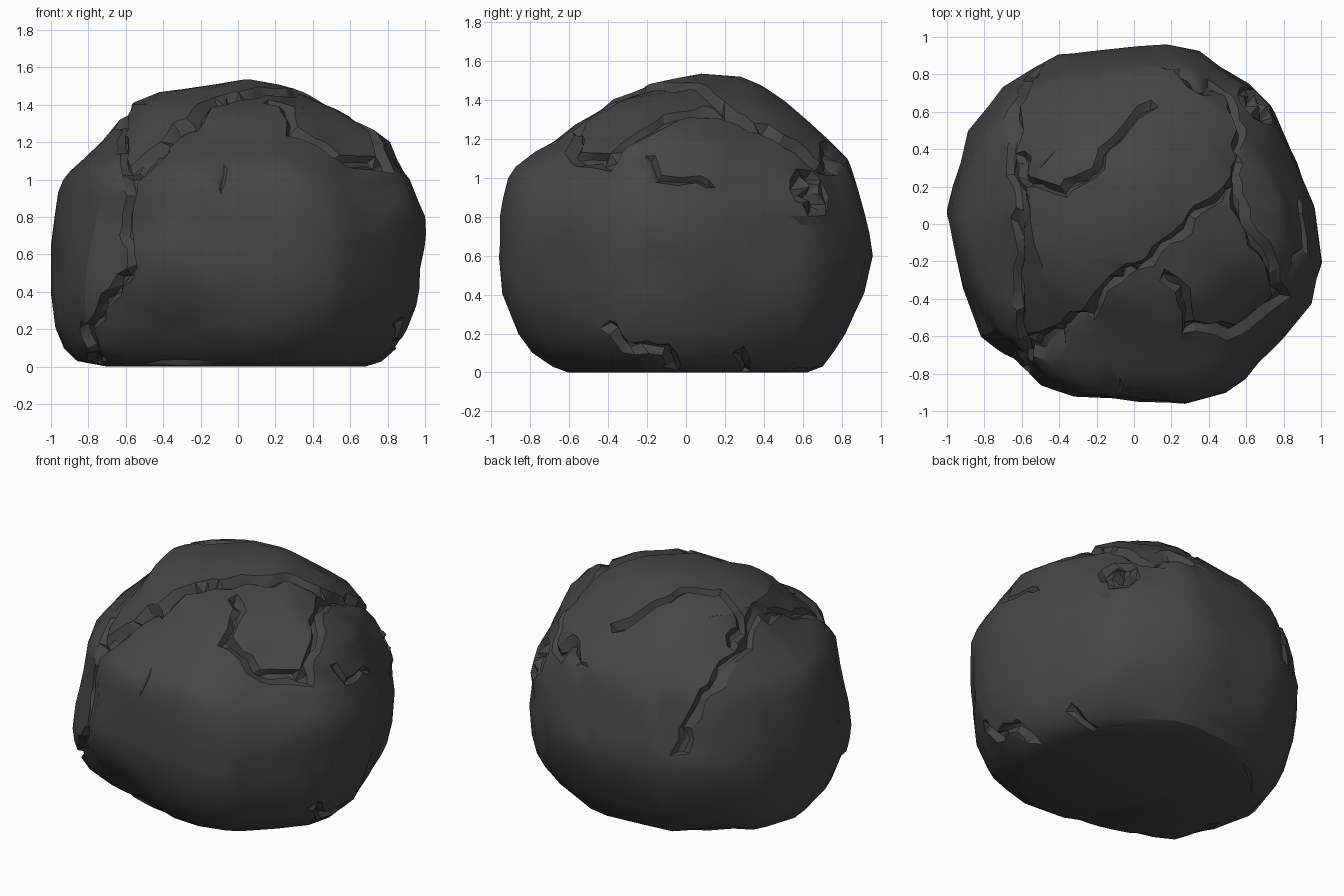
import bpy, bmesh, math
from mathutils import Vector, noise

cube = bpy.data.objects.get("Cube")
if cube:
    bpy.data.objects.remove(cube, do_unlink=True)

# Height profile: z, min x, max x, min y, max y
PROFILE = [(0, 0, 0, 0, 0), (0, -.7, .68, -.61, .62), (.03, -.86, .77, -.69, .7),
           (.1, -.93, .85, -.79, .75), (.2, -.97, .91, -.87, .81), (.4, -1, .97, -.95, .91),
           (.6, -1, .99, -.965, .96), (.8, -.98, 1, -.955, .92),
           (.92, -.96, .96, -.94, .89), (1, -.935, .92, -.92, .87),
           (1.06, -.89, .88, -.88, .855), (1.13, -.81, .85, -.79, .8),
           (1.2, -.73, .81, -.67, .73), (1.3, -.64, .67, -.54, .62),
           (1.4, -.58, .53, -.4, .5), (1.47, -.42, .36, -.2, .39),
           (1.51, -.12, .2, -.05, .28), (1.53, .03, .03, .08, .08)]
# Plan outline, anticlockwise from the left-hand side of the front
OUTLINE = [(1, -.2), (.97, .1), (.9, .28), (.72, .62), (.62, .73), (.36, .92),
           (.18, .96), (-.4, .9), (-.55, .82), (-.7, .73), (-.88, .5), (-1, .08),
           (-.92, -.3), (-.82, -.6), (-.65, -.74), (-.5, -.87), (-.3, -.92),
           (.28, -.95), (.5, -.89), (.6, -.82), (.8, -.6), (.95, -.4)]

# Cracks: two plane axes and facing direction, width, depth, drop on the right of the path, path
TOP, FRONT, LEFT = (0, 1, 2, 1), (0, 2, 1, -1), (1, 2, 0, 1)
CRACKS = [
    (TOP, .025, .04, 0, [(-.6, .4), (-.57, .22), (-.4, .16), (-.2, .3), (-.02, .56), (.1, .65)]),
    (TOP, .03, .03, .03, [(-.62, -.66), (-.25, -.5), (-.12, -.28), (.1, -.2), (.35, .05),
                          (.55, .22), (.57, .5), (.5, .68), (.25, .8)]),
    (TOP, .03, .04, 0, [(.16, -.28), (.27, -.36), (.28, -.56), (.6, -.6), (.8, -.4),
                        (.74, -.2), (.6, 0), (.57, .25)]),
    (TOP, .025, .03, 0, [(-.62, -.66), (-.62, -.2), (-.6, .1), (-.66, .4), (-.6, .72), (-.5, .85)]),
    (FRONT, .03, .05, 0, [(-.42, 1.17), (-.62, 1.02), (-.63, .75), (-.57, .55),
                          (-.66, .44), (-.8, .2), (-.75, .03)]),
    (FRONT, .02, .02, 0, [(-.08, 1.07), (-.08, .97)]),
    (LEFT, .02, .03, 0, [(-.2, 1.13), (-.13, 1), (.12, .96)]),
    (LEFT, .03, .04, 0, [(-.4, .24), (-.32, .13), (-.1, .12), (-.07, .05)]),
    (LEFT, .025, .03, 0, [(.27, .1), (.3, 0)]),
]
# Jagged holes: centre, radius, depth
HOLES = [((.7, .68, .95), .16, .12), ((.77, .62, .75), .08, .04)]
# Broad swells and undercuts: centre, radius, depth (negative swells out)
SWELLS = [((-.4, -.85, .12), .5, .1), ((-.65, .6, 0), .35, .05),
          ((.68, .65, .95), .4, -.03), ((.65, .55, .3), .5, -.06),
          ((-.68, -.7, .85), .55, .07), ((.6, -.6, 1.15), .5, .05)]


def outline_radius(angle):
    """Distance from the centre to the plan outline along an angle."""
    d = Vector((math.cos(angle), math.sin(angle)))
    for a, b in zip(OUTLINE, OUTLINE[1:] + OUTLINE[:1]):
        a, e = Vector(a), Vector(b) - Vector(a)
        den = d.cross(e)
        if den > 1e-6 and -1e-6 <= -d.cross(a) / den <= 1 + 1e-6:
            return a.cross(e) / den
    return .95


# Running length of the profile, so the sphere's latitudes spread evenly
lengths = [0]
for p, q in zip(PROFILE, PROFILE[1:]):
    lengths.append(lengths[-1] + math.hypot(q[0] - p[0], (q[2] - p[2] - q[1] + p[1]) / 2))


def boulder_point(d):
    """Map a unit direction onto the lofted boulder."""
    s = math.acos(max(-1, min(1, -d.z))) / math.pi * lengths[-1]
    i = max(k for k in range(len(PROFILE) - 1) if lengths[k] <= s)
    t = (s - lengths[i]) / (lengths[i + 1] - lengths[i])
    z, x0, x1, y0, y1 = (a + (b - a) * t for a, b in zip(PROFILE[i], PROFILE[i + 1]))
    angle = math.atan2(d.y, d.x)
    r = outline_radius(angle)
    u, v = r * math.cos(angle), r * math.sin(angle) / .955
    return Vector(((x0 + x1) / 2 + u * (x1 - x0) / 2, (y0 + y1) / 2 + v * (y1 - y0) / 2, z))


def path_distance(p, path):
    """Distance to a path, and whether the point is on its right."""
    best, right = 9, False
    for a, b in zip(path, path[1:]):
        a, e = Vector(a), Vector(b) - Vector(a)
        t = max(0, min(1, (p - a).dot(e) / e.length_squared))
        d = (p - a - e * t).length
        if d < best:
            best, right = d, e.cross(p - a) < 0
    return best, right


def crack_depth(p):
    """Depth of cracks, stepped slabs and holes at a point."""
    depth = step = 0
    wobble = Vector((noise.noise(p * 9), noise.noise(p * 9 + Vector((5, 5, 5))))) * .04
    for (i, j, k, side), width, deep, drop, path in CRACKS:
        if p[k] * side < (.65 if k == 2 else .1):
            continue
        d, right = path_distance(Vector((p[i], p[j])) + wobble, path)
        depth = max(depth, deep * min(1, 1.6 * max(0, 1 - d / width)))
        if right:
            step += drop * max(0, 1 - d / .4) * max(0, min(1, (p.z - .9) * 3))
    for centre, radius, deep in HOLES:
        f = 1 - (p - Vector(centre)).length / radius
        if f > 0:
            depth = max(depth, deep * min(1, 2 * f) * (.7 + 1.2 * noise.noise(p * 18)))
    return depth + step


def swell_depth(p):
    """Depth of the broad, soft undercuts at a point."""
    total = 0
    for centre, radius, deep in SWELLS:
        f = max(0, 1 - (p - Vector(centre)).length / radius)
        total += deep * f * f * (3 - 2 * f)
    return total


# Boulder body
bm = bmesh.new()
bmesh.ops.create_icosphere(bm, subdivisions=7, radius=1)
for v in bm.verts:
    p = boulder_point(v.co.normalized())
    depth = swell_depth(p)
    inward = (Vector((0, 0, .65)) - p).normalized()
    if p.z > .01:
        lump = .012 * noise.noise(p * 5)
        depth += crack_depth(p) + lump * min(1, p.z * 4)
    else:
        inward.z = 0
    p += inward * depth
    p.z = max(0, p.z)
    v.co = p
mesh = bpy.data.meshes.new("boulder")
bm.to_mesh(mesh)
bm.free()
boulder = bpy.data.objects.new("boulder", mesh)
bpy.context.collection.objects.link(boulder)

# Charcoal stone
stone = bpy.data.materials.new("charcoal_stone")
stone.use_nodes = True
colour = (.06, .06, .06, 1)
stone.diffuse_color = colour
bsdf = next(n for n in stone.node_tree.nodes if n.type == "BSDF_PRINCIPLED")
bsdf.inputs["Base Color"].default_value = colour
bsdf.inputs["Roughness"].default_value = .9
mesh.materials.append(stone)

# Chunky facets with sharp crack edges
bpy.ops.object.select_all(action="DESELECT")
boulder.select_set(True)
bpy.context.view_layer.objects.active = boulder
facets = boulder.modifiers.new("facets", "DECIMATE")
facets.ratio = .025
bpy.ops.object.modifier_apply(modifier="facets")
bpy.ops.object.shade_smooth_by_angle(angle=math.radians(30))
